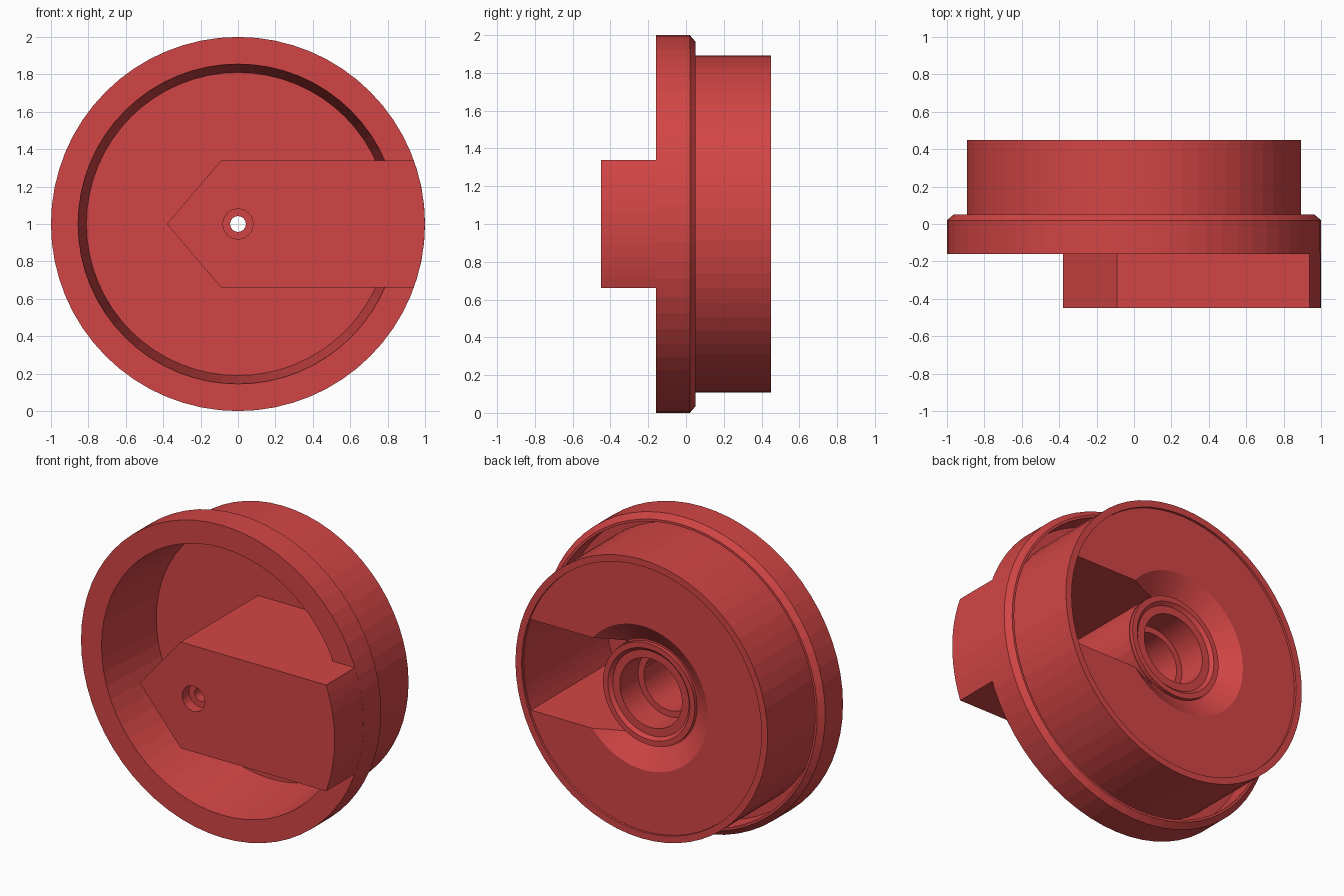
import bpy, bmesh, math

if "Cube" in bpy.data.objects:
    bpy.data.objects.remove(bpy.data.objects["Cube"])

SEG = 64
CZ = 1.0  # height of the knob axis


def finish(bm, name):
    bmesh.ops.remove_doubles(bm, verts=bm.verts, dist=1e-5)
    bmesh.ops.recalc_face_normals(bm, faces=bm.faces)
    me = bpy.data.meshes.new(name)
    bm.to_mesh(me)
    bm.free()
    ob = bpy.data.objects.new(name, me)
    bpy.context.collection.objects.link(ob)
    return ob


def lathe(name, profile):
    """Revolve (radius, y) points around the y axis; ends lie on the axis."""
    bm = bmesh.new()
    rings = []
    for r, y in profile:
        if r == 0:
            rings.append([bm.verts.new((0, y, CZ))] * SEG)
        else:
            rings.append([bm.verts.new((r * math.cos(2 * math.pi * i / SEG), y,
                                        CZ + r * math.sin(2 * math.pi * i / SEG)))
                          for i in range(SEG)])
    for a, b in zip(rings, rings[1:]):
        for i in range(SEG):
            j = (i + 1) % SEG
            bm.faces.new(list(dict.fromkeys((a[i], a[j], b[j], b[i]))))
    return finish(bm, name)


def cylinder(name, r, y0, y1):
    return lathe(name, [(0, y0), (r, y0), (r, y1), (0, y1)])


def prism(name, pts, y0, y1):
    """Extrude an (x, z) outline along y."""
    bm = bmesh.new()
    a, b = [[bm.verts.new((x, y, CZ + z)) for x, z in pts] for y in (y0, y1)]
    bm.faces.new(a)
    bm.faces.new(b[::-1])
    for i in range(len(pts)):
        j = (i + 1) % len(pts)
        bm.faces.new((a[i], b[i], b[j], a[j]))
    return finish(bm, name)


def arc(r, half, n=12):
    """Arc on the +x side from z=-half to z=+half."""
    t = math.asin(half / r)
    return [(r * math.cos(-t + 2 * t * i / n), r * math.sin(-t + 2 * t * i / n))
            for i in range(n + 1)]


def boolean(ob, tool, op):
    m = ob.modifiers.new(op, 'BOOLEAN')
    m.operation, m.object, m.solver = op, tool, 'EXACT'
    bpy.context.view_layer.objects.active = ob
    bpy.ops.object.modifier_apply(modifier=m.name)
    bpy.data.objects.remove(tool, do_unlink=True)


# Round body: front dish, chamfered flange with groove, rear drum, hub ring
knob = lathe("knob_body", [
    (0, .33), (.81, .33), (.855, -.16), (1, -.16), (1, .02), (.965, .05),
    (.95, .05), (.95, -.10), (.893, -.10), (.893, .45), (.85, .45),
    (.85, .435), (.46, .435), (.335, .35), (.325, .35), (.325, .375),
    (.29, .375), (.27, .355), (0, .355)])

# Pointer grip: outer block over the flange, inner block down to the dish floor
tip = [(-.09, .34), (-.38, 0), (-.09, -.34)]
boolean(knob, prism("grip_front", arc(.999, .34) + tip, -.45, -.13), 'UNION')
boolean(knob, prism("grip_root", arc(.87, .34) + tip, -.30, .34), 'UNION')

# Hollow inside the grip, open to the rear
pocket = arc(.845, .29) + arc(.33, .29)[::-1]
boolean(knob, prism("grip_pocket", pocket, -.40, .6), 'DIFFERENCE')

# Stepped bore and front screw hole
for r, y0, y1 in ((.22, .17, .6), (.18, -.30, .25), (.08, -.6, -.38), (.042, -.5, 0)):
    boolean(knob, cylinder("bore", r, y0, y1), 'DIFFERENCE')

red = bpy.data.materials.new("red_plastic")
red.diffuse_color = (.65, .06, .06, 1)
red.use_nodes = True
red.node_tree.nodes["Principled BSDF"].inputs["Base Color"].default_value = red.diffuse_color
knob.data.materials.clear()
knob.data.materials.append(red)
